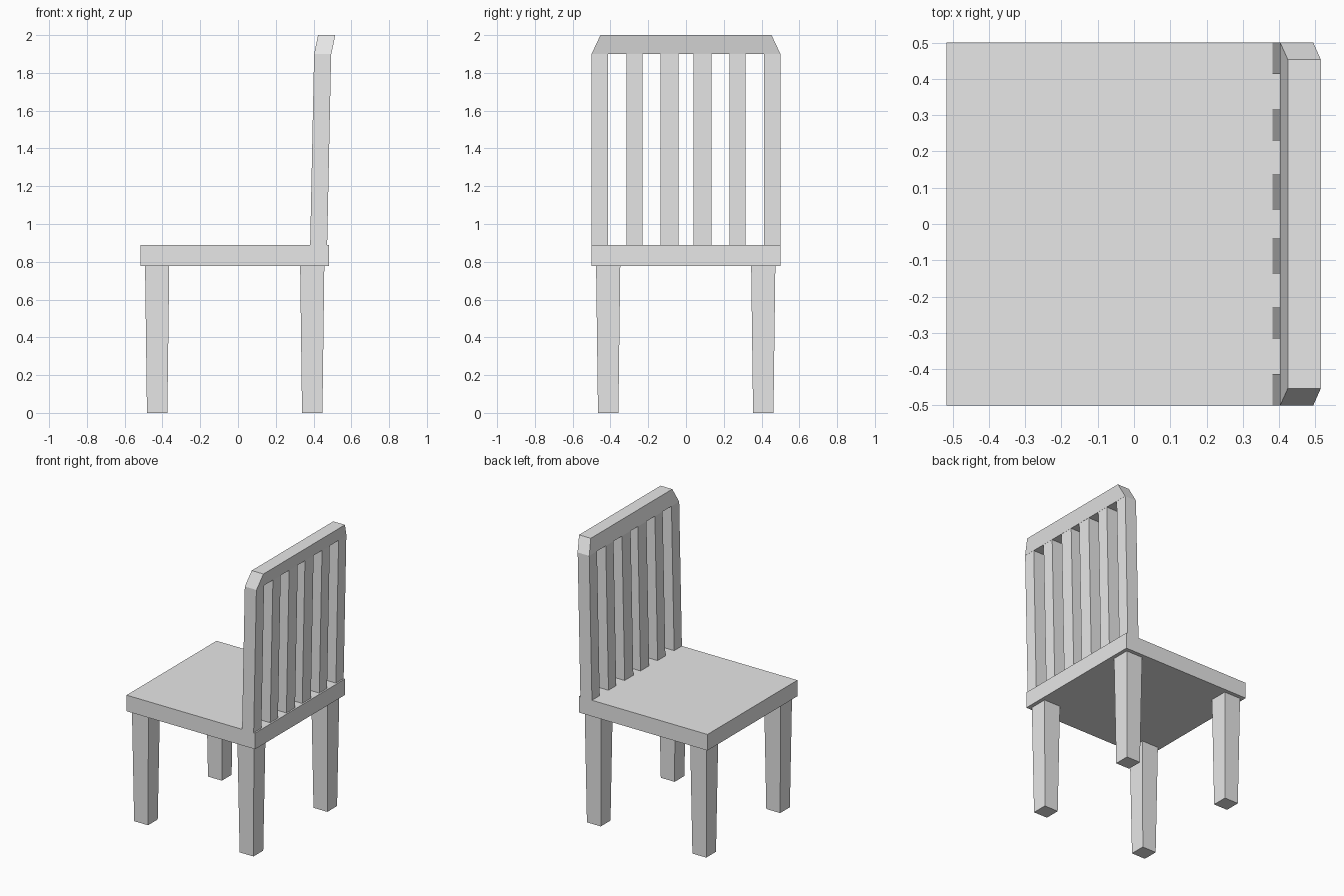
import bpy

if "Cube" in bpy.data.objects:
    bpy.data.objects.remove(bpy.data.objects["Cube"])

grey = bpy.data.materials.new("plain_grey")
grey.diffuse_color = (0.8, 0.8, 0.8, 1)
grey.use_nodes = True
grey.node_tree.nodes["Principled BSDF"].inputs["Base Color"].default_value = grey.diffuse_color


def block(name, bottom, top):
    """Six-sided block between two rectangles, each (x0, x1, y0, y1, z)."""
    verts = []
    for x0, x1, y0, y1, z in (bottom, top):
        verts += [(x0, y0, z), (x1, y0, z), (x1, y1, z), (x0, y1, z)]
    faces = [(3, 2, 1, 0), (4, 5, 6, 7)]
    faces += [(i, (i + 1) % 4, (i + 1) % 4 + 4, i + 4) for i in range(4)]
    mesh = bpy.data.meshes.new(name)
    mesh.from_pydata(verts, [], faces)
    mesh.materials.append(grey)
    obj = bpy.data.objects.new(name, mesh)
    bpy.context.collection.objects.link(obj)
    return obj


# Seat slab
block("seat", (-0.517, 0.483, -0.5, 0.5, 0.777), (-0.517, 0.483, -0.5, 0.5, 0.89))

# Four legs, tapering towards the floor
for x_name, x in (("front", -0.428), ("back", 0.393)):
    for y_name, y in (("right", -0.412), ("left", 0.409)):
        foot, head = 0.054, 0.064
        block(f"{x_name}_{y_name}_leg",
              (x - foot, x + foot, y - foot, y + foot, 0),
              (x - head, x + head, y - head, y + head, 0.777))

# Six back slats, leaning slightly backwards
for i, y in enumerate((-0.457, -0.273, -0.088, 0.088, 0.273, 0.457)):
    w = 0.043 if abs(y) > 0.2 else 0.048
    block(f"back_slat_{i + 1}",
          (0.382, 0.472, y - w, y + w, 0.89),
          (0.403, 0.493, y - w, y + w, 1.9))

# Top rail with sloped ends
block("top_rail",
      (0.403, 0.494, -0.5, 0.5, 1.9),
      (0.424, 0.515, -0.453, 0.453, 2.0))
